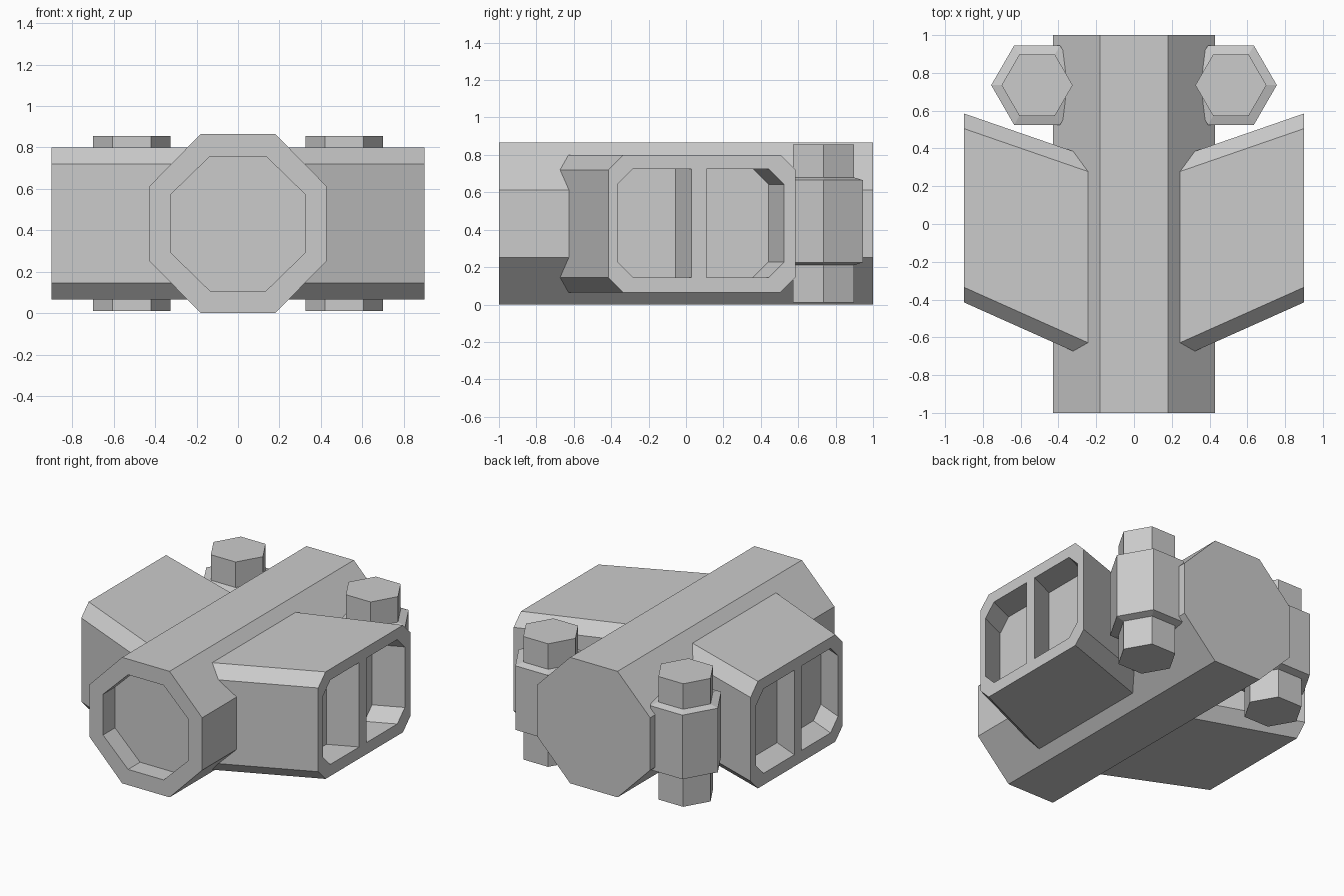
import bpy, bmesh, math

if "Cube" in bpy.data.objects:
    bpy.data.objects.remove(bpy.data.objects["Cube"])


def loft(name, rings):
    """Skin a list of equal-length point rings and cap both ends."""
    bm = bmesh.new()
    loops = [[bm.verts.new(p) for p in ring] for ring in rings]
    n = len(loops[0])
    for a, b in zip(loops, loops[1:]):
        for i in range(n):
            j = (i + 1) % n
            bm.faces.new((a[i], a[j], b[j], b[i]))
    bm.faces.new(loops[0])
    bm.faces.new(loops[-1])
    bmesh.ops.recalc_face_normals(bm, faces=bm.faces)
    mesh = bpy.data.meshes.new(name)
    bm.to_mesh(mesh)
    bm.free()
    obj = bpy.data.objects.new(name, mesh)
    bpy.context.collection.objects.link(obj)
    return obj


def cut(obj, cutter):
    mod = obj.modifiers.new("cut", 'BOOLEAN')
    mod.operation, mod.solver, mod.object = 'DIFFERENCE', 'EXACT', cutter
    bpy.context.view_layer.objects.active = obj
    bpy.ops.object.modifier_apply(modifier=mod.name)
    bpy.data.objects.remove(cutter)


def octagon(y, w, h, cx, cz, mid=0.4325):
    pts = [(cx, -h), (w, -cz), (w, cz), (cx, h), (-cx, h), (-w, cz), (-w, -cz), (-cx, -h)]
    return [(px, y, mid + pz) for px, pz in pts]


# Octagonal main tube with a shallow recess in its front end
outer = (0.428, 0.4325, 0.18, 0.18)
inner = (0.325, 0.325, 0.135, 0.14)
loft("main_tube", [octagon(1, *outer), octagon(-1, *outer),
                   octagon(-1, *inner), octagon(-0.87, *inner)])

FRONT, BACK = 0.447, 0.346   # sideways slope of the pod's front and back walls


def pod_ring(s, x):
    f, b = -0.415 - FRONT * (0.9 - x), 0.585 - BACK * (0.9 - x)
    c, lo, hi = 0.08, 0.065, 0.80
    pts = [(f + c, lo), (b - c, lo), (b, lo + c), (b, hi - c),
           (b - c, hi), (f + c, hi), (f, hi - c), (f, lo + c)]
    return [(s * x, y, z) for y, z in pts]


# Window outlines in the pod's outer face (y, z)
LO, HI, C = 0.145, 0.725, 0.082
WINDOWS = [
    [(-0.365 + C, LO), (0.03, LO), (0.03, HI), (-0.365 + C, HI), (-0.365, HI - C), (-0.365, LO + C)],
    [(0.11, LO), (0.525 - C, LO), (0.525, LO + C), (0.525, HI - C), (0.525 - C, HI), (0.11, HI)],
]

for s, side in ((1, "right"), (-1, "left")):
    # Slanted side pod with two recessed windows following the front slant
    pod = loft(side + "_pod", [pod_ring(s, 0.2), pod_ring(s, 0.9)])
    for win in WINDOWS:
        cutter = loft("window_cutter", [[(s * x, y - FRONT * (0.9 - x), z) for y, z in win]
                                        for x in (0.71, 1.0)])
        cutter.hide_render = True
        cut(pod, cutter)

    # Upright hexagonal cylinder with narrower ends
    profile = [(0.188, 0.01), (0.188, 0.21), (0.243, 0.225),
               (0.243, 0.665), (0.188, 0.68), (0.188, 0.855)]
    loft(side + "_hex_cylinder", [[(s * 0.513 + r * math.cos(k * math.pi / 3),
                                    0.735 + r * math.sin(k * math.pi / 3), z) for k in range(6)]
                                  for r, z in profile])
